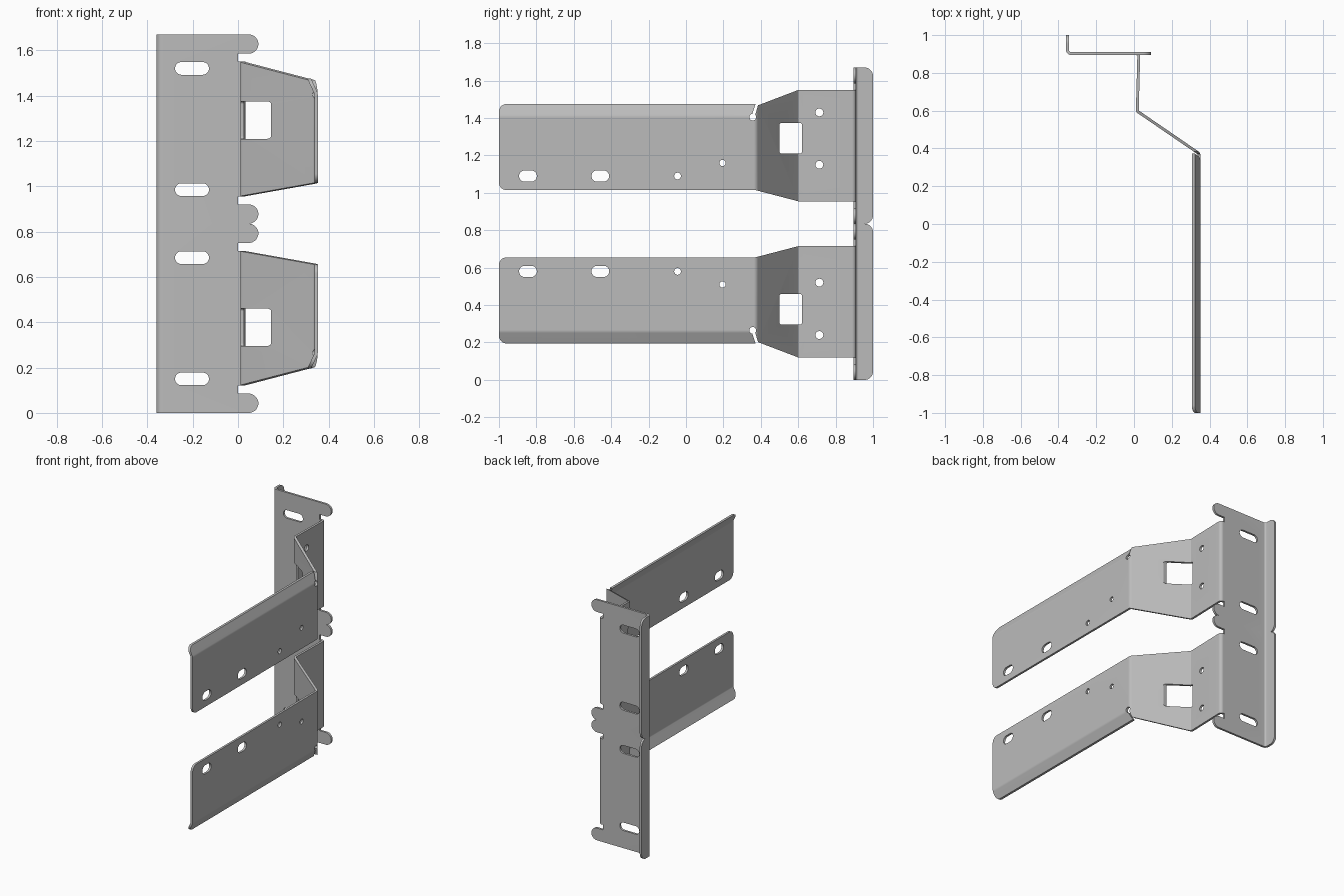
import bpy, bmesh, math
from mathutils import Vector, Matrix

if "Cube" in bpy.data.objects:
    bpy.data.objects.remove(bpy.data.objects["Cube"])

T = 0.015        # sheet thickness
HEIGHT = 1.67    # total height
MID = HEIGHT / 2

steel = bpy.data.materials.new("grey steel")
steel.use_nodes = True
steel.diffuse_color = (0.5, 0.5, 0.5, 1)
steel.node_tree.nodes["Principled BSDF"].inputs["Base Color"].default_value = (0.5, 0.5, 0.5, 1)


def arc(a, p, b, r, steps=7):
    """Points rounding the corner p between a and b."""
    u, v = (a - p).normalized(), (b - p).normalized()
    half = u.angle(v) / 2
    centre = p + (u + v).normalized() * (r / math.sin(half))
    s = p + u * (r / math.tan(half)) - centre
    e = p + v * (r / math.tan(half)) - centre
    return [centre + s.lerp(e, i / steps).normalized() * r for i in range(steps + 1)]


def rounded(points, closed=True):
    """Points are (a, b) or (a, b, corner radius)."""
    out, n = [], len(points)
    flat = [Vector(p[:2]) for p in points]
    for i, p in enumerate(points):
        inner = closed or 0 < i < n - 1
        if len(p) == 3 and inner:
            out += arc(flat[i - 1], flat[i], flat[(i + 1) % n], p[2])
        else:
            out.append(flat[i])
    return out


def thicken(path):
    """Closed section of a bent sheet following an open path."""
    left, right = [], []
    for i, p in enumerate(path):
        d1 = (p - path[i - 1]).normalized() if i else None
        d2 = (path[i + 1] - p).normalized() if i < len(path) - 1 else d1
        d1 = d1 or d2
        d = (d1 + d2).normalized()
        side = Vector((-d.y, d.x)) * (T / 2 / d.dot(d2))
        left.append(p + side)
        right.append(p - side)
    return left + right[::-1]


def prism(name, section, axis, lo, hi):
    """Extrude a section along an axis; section holds the other two axes in order."""
    def place(p, h):
        c = [p.x, p.y]
        c.insert("xyz".index(axis), h)
        return c
    bm = bmesh.new()
    face = bm.faces.new([bm.verts.new(place(p, lo)) for p in section])
    move = Vector(place(Vector((0, 0)), hi - lo))
    top = bmesh.ops.extrude_face_region(bm, geom=[face])["geom"]
    bmesh.ops.translate(bm, vec=move, verts=[g for g in top if isinstance(g, bmesh.types.BMVert)])
    bmesh.ops.remove_doubles(bm, verts=bm.verts, dist=0.00005)
    bmesh.ops.recalc_face_normals(bm, faces=bm.faces)
    me = bpy.data.meshes.new(name)
    bm.to_mesh(me)
    bm.free()
    ob = bpy.data.objects.new(name, me)
    bpy.context.collection.objects.link(ob)
    return ob


def cutter(axis, section):
    ob = prism("cutter", section, axis, -2, 2)
    ob.hide_render = True
    return ob


def slot(axis, a, b, w, h, r=None):
    r = r or min(w, h) / 2
    return cutter(axis, rounded([(a - w / 2, b - h / 2, r), (a + w / 2, b - h / 2, r),
                                 (a + w / 2, b + h / 2, r), (a - w / 2, b + h / 2, r)]))


def carve(ob, keep, remove):
    """Trim to the outlines in keep, cut the holes in remove, and bake the result."""
    for op, tools in (("INTERSECT", keep), ("DIFFERENCE", remove)):
        for tool in tools:
            mod = ob.modifiers.new("cut", "BOOLEAN")
            mod.operation, mod.solver, mod.object = op, "EXACT", tool
    graph = bpy.context.evaluated_depsgraph_get()
    baked = bpy.data.meshes.new_from_object(ob.evaluated_get(graph))
    ob.modifiers.clear()
    ob.data = baked
    for tool in keep + remove:
        bpy.data.objects.remove(tool)
    return ob


# Wall plate with its rear lip, rounded tabs and slots
R = 0.0425
plate = prism("upper_wall_plate", thicken(rounded(
    [(-0.3525, 1.1), (-0.3525, 0.902, 0.02), (0.2, 0.902)], False)), "z", 0.5, 2)
tabs = cutter("y", rounded([(-0.5, MID), (0.09, MID, R), (0.09, 0.92, R), (0, 0.92), (0, 1.585),
                            (0.09, 1.585, R), (0.09, HEIGHT, R), (-0.5, HEIGHT)]))
lip = cutter("x", rounded([(0.8, MID), (1, MID, 0.045), (1, HEIGHT, 0.045), (0.8, HEIGHT)]))
carve(plate, [lip, tabs], [slot("y", -0.203, z, 0.15, 0.056) for z in (1.52, 0.985)])

# Bent arm: web, sloped panel and long side
arm = prism("upper_arm", thicken(rounded(
    [(0, 0.902), (0.0255, 0.902, 0.014), (0.0175, 0.597, 0.014),
     (0.3445, 0.373, 0.02), (0.3445, -1.1)], False)), "z", 0.7, 1.8)
outline = cutter("x", rounded([(-1, 1.015, 0.04), (0.37, 1.015), (0.6, 0.955), (0.95, 0.955),
                               (0.95, 1.55), (0.6, 1.55), (0.385, 1.468), (0.362, 1.39), (-1, 1.39)]))
holes = [slot("x", y, 1.09, 0.095, 0.06) for y in (-0.845, -0.458)]
holes += [slot("x", y, z, d, d) for y, z, d in
          ((-0.045, 1.09, 0.036), (0.195, 1.16, 0.034), (0.713, 1.43, 0.042),
           (0.713, 1.15, 0.042), (0.357, 1.405, 0.036))]
holes.append(slot("x", 0.56, 1.292, 0.12, 0.165, 0.012))
carve(arm, [outline], holes)

# Folded stiffening edge along the long side
edge = prism("upper_arm_edge", thicken(rounded(
    [(0.3445, 1.39), (0.3445, 1.41, 0.03), (0.30, 1.505)], False)), "y", -1.1, 0.5)
trim = cutter("x", rounded([(-1, 1.3), (0.35, 1.3), (0.35, 1.41), (0.372, 1.475), (-1, 1.475, 0.04)]))
carve(edge, [trim], [slot("x", 0.357, 1.405, 0.036, 0.036)])

# Mirror every part downward, then shade
parts = [plate, arm, edge]
flip = Matrix.Translation((0, 0, HEIGHT)) @ Matrix.Diagonal((1, 1, -1, 1))
for ob in list(parts):
    me = ob.data.copy()
    me.transform(flip)
    me.flip_normals()
    twin = bpy.data.objects.new(ob.name.replace("upper", "lower"), me)
    bpy.context.collection.objects.link(twin)
    parts.append(twin)

bpy.ops.object.select_all(action="DESELECT")
for ob in parts:
    ob.data.materials.clear()
    ob.data.materials.append(steel)
    ob.select_set(True)
bpy.context.view_layer.objects.active = plate
bpy.ops.object.shade_smooth_by_angle(angle=math.radians(30))
